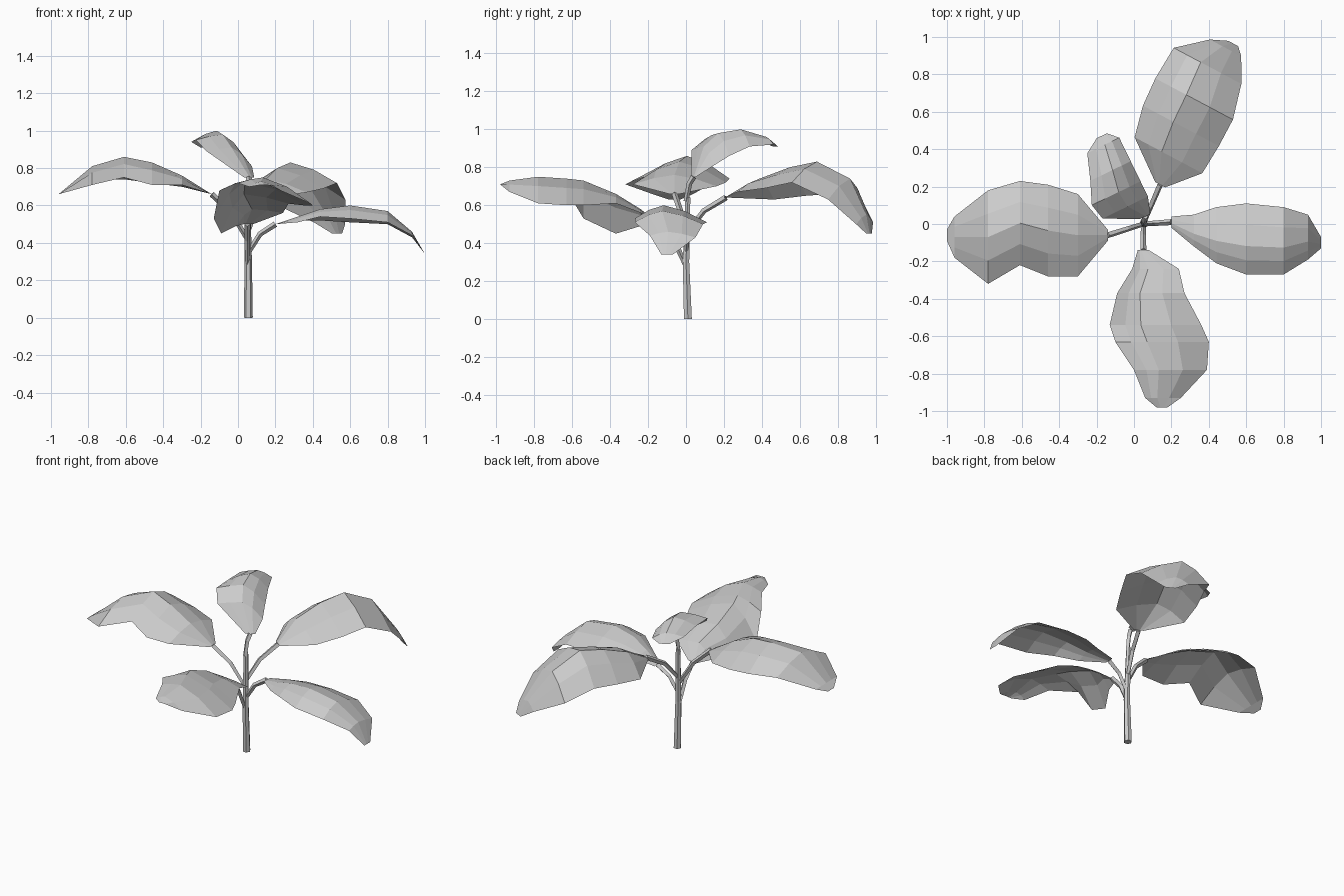
import bpy
import bmesh
from math import radians, cos, sin, pi
from mathutils import Vector

cube = bpy.data.objects.get("Cube")
if cube:
    bpy.data.objects.remove(cube)

COLOUR = (0.6, 0.6, 0.6, 1)
grey = bpy.data.materials.new("plain_grey")
grey.use_nodes = True
grey.diffuse_color = COLOUR
grey.node_tree.nodes["Principled BSDF"].inputs["Base Color"].default_value = COLOUR

UP = Vector((0, 0, 1))
END_WIDTH = 0.03


def finish(name, bm):
    """Turn a bmesh into a flat shaded object."""
    mesh = bpy.data.meshes.new(name)
    bm.to_mesh(mesh)
    bm.free()
    mesh.materials.append(grey)
    obj = bpy.data.objects.new(name, mesh)
    bpy.context.collection.objects.link(obj)


def bridge(bm, rows, closed=False):
    """Join neighbouring rows of vertices with quads."""
    for low, high in zip(rows, rows[1:]):
        count = len(low)
        for i in range(count if closed else count - 1):
            j = (i + 1) % count
            bm.faces.new((low[i], low[j], high[j], high[i]))


def tube(name, path, start, end, sides):
    """Tapered tube with few sides along a path."""
    bm = bmesh.new()
    path = [Vector(p) for p in path]
    last = len(path) - 1
    rings = []
    for i, p in enumerate(path):
        along = (path[min(i + 1, last)] - path[max(i - 1, 0)]).normalized()
        turn = UP.rotation_difference(along)
        r = start + (end - start) * i / last
        rings.append([bm.verts.new(p + turn @ Vector((r * cos(a), r * sin(a), 0)))
                      for a in (2 * pi * k / sides for k in range(sides))])
    bridge(bm, rings, closed=True)
    bm.faces.new(rings[0][::-1])
    bm.faces.new(rings[-1])
    finish(name, bm)


def stalk(name, joint, base):
    """Bowed stalk from a joint height on the stem to the base of a leaf."""
    start, end = Vector((0.05, 0, joint)), Vector(base)
    middle = start.lerp(end, 0.45) + UP * 0.035
    tube(name, [start, middle, end], 0.013, 0.016, 4)


def leaf(side_name, joint, base, angle, ridge, tip, stations):
    """Stalk and arched blade. Tip: distance, offset, height. Each station:
    distance, left and right edge offset, ridge height, left and right drop."""
    stalk(side_name + "_stalk", joint, base)
    bm = bmesh.new()
    angle = radians(angle)
    along = Vector((cos(angle), sin(angle), 0))
    side = Vector((-sin(angle), cos(angle), 0))
    origin = Vector((base[0], base[1], 0))

    def narrow(s, v, z):
        return (s, v + END_WIDTH, v - END_WIDTH, z, 0, 0)

    rows = []
    for s, left, right, z, drop_left, drop_right in [narrow(0, 0, base[2]), *stations, narrow(*tip)]:
        mid = right + ridge * (left - right)
        section = ((right, drop_right), ((right + mid) / 2, drop_right * 0.35), (mid, 0),
                   ((left + mid) / 2, drop_left * 0.35), (left, drop_left))
        rows.append([bm.verts.new(origin + along * s + side * v + UP * (z - drop))
                     for v, drop in section])
    bridge(bm, rows[::-1])
    bmesh.ops.recalc_face_normals(bm, faces=bm.faces)
    if sum(f.normal.z for f in bm.faces) < 0:
        bmesh.ops.reverse_faces(bm, faces=bm.faces)
    finish(side_name + "_leaf", bm)


# Main stem
tube("stem", [(0.055, 0.01, 0), (0.055, 0, 0.3), (0.05, 0.01, 0.64)], 0.024, 0.015, 6)

# Leaves with their stalks
leaf("right", 0.42, (-0.14, -0.06, 0.66), 180, 0.5, (0.86, 0, 0.63), [
    (0.16, 0.22, -0.22, 0.76, 0.05, 0.06),
    (0.32, 0.22, -0.27, 0.83, 0.12, 0.11),
    (0.47, 0.16, -0.29, 0.86, 0.11, 0.12),
    (0.64, 0.26, -0.24, 0.81, 0.1, 0.07),
    (0.82, 0.12, -0.1, 0.66, 0, 0)])

leaf("back", 0.45, (0.14, 0.21, 0.64), 62, 0.6, (0.85, 0.01, 0.45), [
    (0.16, 0.24, -0.17, 0.74, 0.11, 0.07),
    (0.33, 0.28, -0.18, 0.8, 0.15, 0.11),
    (0.49, 0.29, -0.18, 0.83, 0.17, 0.11),
    (0.68, 0.28, -0.13, 0.74, 0.14, 0.11),
    (0.81, 0.13, -0.06, 0.55, 0.04, 0.05)])

leaf("front", 0.28, (0.05, -0.14, 0.5), -90, 0.34, (0.84, 0.1, 0.71), [
    (0.1, 0.19, -0.06, 0.58, 0.02, 0.09),
    (0.23, 0.22, -0.14, 0.66, 0.05, 0.21),
    (0.4, 0.31, -0.18, 0.73, 0.13, 0.2),
    (0.49, 0.35, -0.15, 0.74, 0.14, 0.06),
    (0.64, 0.34, -0.05, 0.75, 0.14, 0.03),
    (0.79, 0.2, 0.01, 0.73, 0.06, 0.03)])

leaf("left", 0.34, (0.2, 0.01, 0.5), 0, 0.4, (0.8, -0.11, 0.34), [
    (0.12, 0.04, -0.13, 0.54, 0.02, 0.03),
    (0.24, 0.08, -0.22, 0.58, 0.06, 0.04),
    (0.4, 0.1, -0.28, 0.6, 0.09, 0.07),
    (0.6, 0.08, -0.28, 0.57, 0.07, 0.06),
    (0.73, 0.04, -0.2, 0.46, 0.03, 0.02)])

leaf("top", 0.62, (0.06, 0.04, 0.75), 116, 0.45, (0.49, 0.02, 0.91), [
    (0.09, 0.21, -0.06, 0.91, 0.02, 0.1),
    (0.18, 0.23, -0.06, 0.98, 0.03, 0.12),
    (0.3, 0.18, -0.06, 1, 0.05, 0.09),
    (0.44, 0.13, -0.06, 0.96, 0.02, 0.04)])
